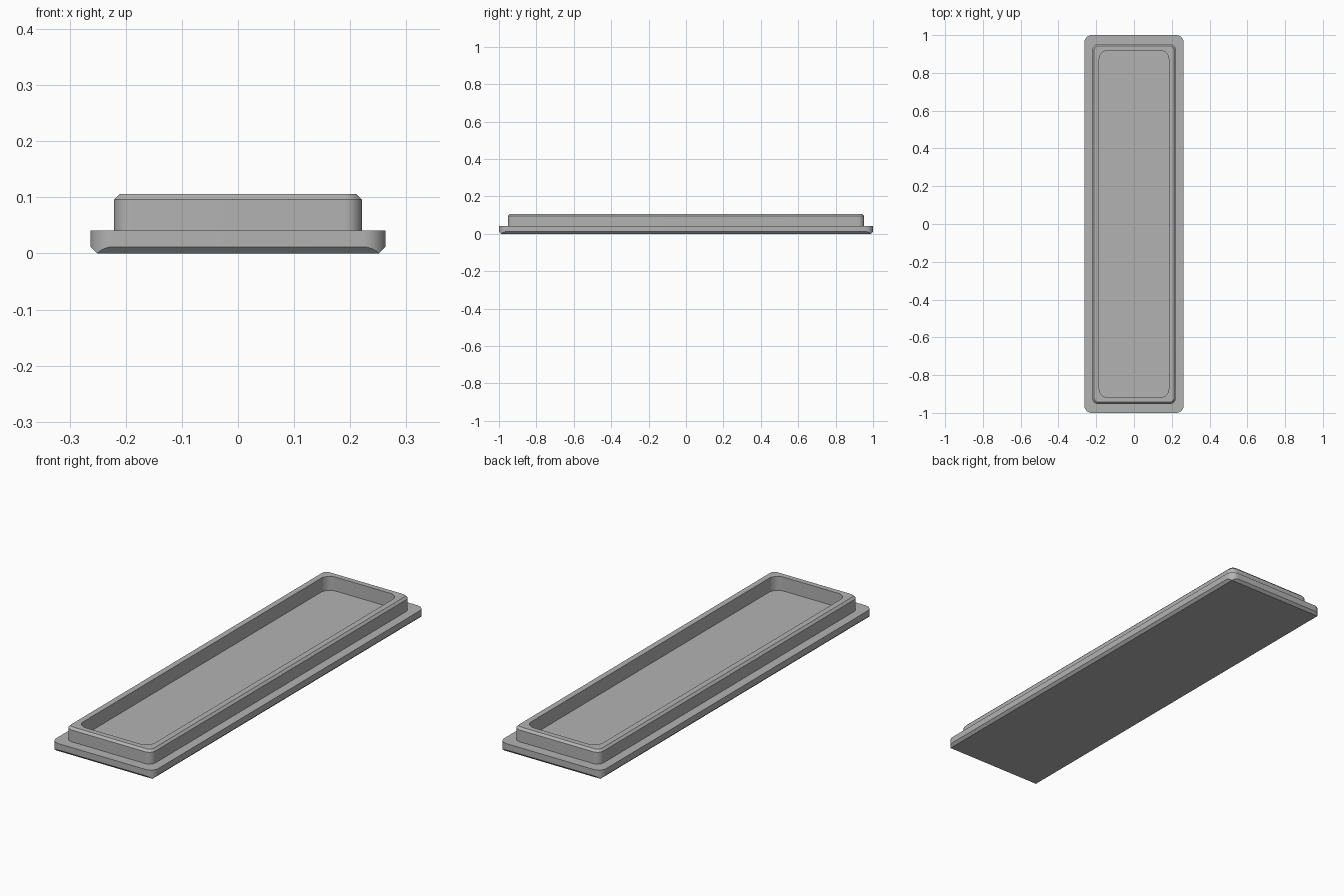
import bpy
import bmesh
from math import cos, sin, pi

if "Cube" in bpy.data.objects:
    bpy.data.objects.remove(bpy.data.objects["Cube"], do_unlink=True)

STEPS = 16            # segments per rounded corner (even)
COUNT = 4 * (STEPS + 1)

grey = bpy.data.materials.new("plain grey")
grey.use_nodes = True
colour = (0.45, 0.45, 0.45, 1)
grey.diffuse_color = colour
grey.node_tree.nodes["Principled BSDF"].inputs["Base Color"].default_value = colour


def outline(half_x, half_y, radius):
    """Rounded rectangle, counter-clockwise from the +x side."""
    points = []
    for corner, (sx, sy) in enumerate([(1, 1), (-1, 1), (-1, -1), (1, -1)]):
        for i in range(STEPS + 1):
            a = (corner + i / STEPS) * pi / 2
            points.append((sx * (half_x - radius) + radius * cos(a),
                           sy * (half_y - radius) + radius * sin(a)))
    return points


bm = bmesh.new()


def ring(half_x, half_y, radius, z):
    return [bm.verts.new((x, y, z)) for x, y in outline(half_x, half_y, radius)]


def bridge(lower, upper):
    for i in range(COUNT):
        j = (i + 1) % COUNT
        bm.faces.new((lower[i], lower[j], upper[j], upper[i]))


# Flange edge: flat bevels cut the rounded corners down to a sharp bottom rectangle
HX, HY, R, BEVEL = 0.263, 1.0, 0.04, 0.0117
cut = R * (1 - cos(pi / 4))
lower = []
for x, y in outline(HX, HY, R):
    inset = min(HX - abs(x), HY - abs(y))
    lower.append(bm.verts.new((x, y, max(0, BEVEL * (1 - inset / cut)))))

# Flange top, outer wall, chamfered lip, inner wall and floor edge
rings = [lower,
         ring(HX, HY, R, 0.041),
         ring(0.221, 0.953, 0.032, 0.041),
         ring(0.221, 0.953, 0.032, 0.096),
         ring(0.211, 0.943, 0.022, 0.106),
         ring(0.184, 0.918, 0.045, 0.106),
         ring(0.184, 0.918, 0.045, 0.041)]
for a, b in zip(rings, rings[1:]):
    bridge(a, b)
bm.faces.new(rings[-1])

# Bottom face and the four flat bevels between its corners
mids = [c * (STEPS + 1) + STEPS // 2 for c in range(4)]
bm.faces.new([lower[m] for m in reversed(mids)])
for m in mids:
    span = [lower[(m + k) % COUNT] for k in range(STEPS + 2)]
    bm.faces.new(list(reversed(span)))

bmesh.ops.recalc_face_normals(bm, faces=bm.faces)
mesh = bpy.data.meshes.new("tray_lid")
bm.to_mesh(mesh)
bm.free()
mesh.materials.append(grey)
lid = bpy.data.objects.new("tray_lid", mesh)
bpy.context.collection.objects.link(lid)

bpy.ops.object.select_all(action="DESELECT")
lid.select_set(True)
bpy.context.view_layer.objects.active = lid
bpy.ops.object.shade_smooth_by_angle()
